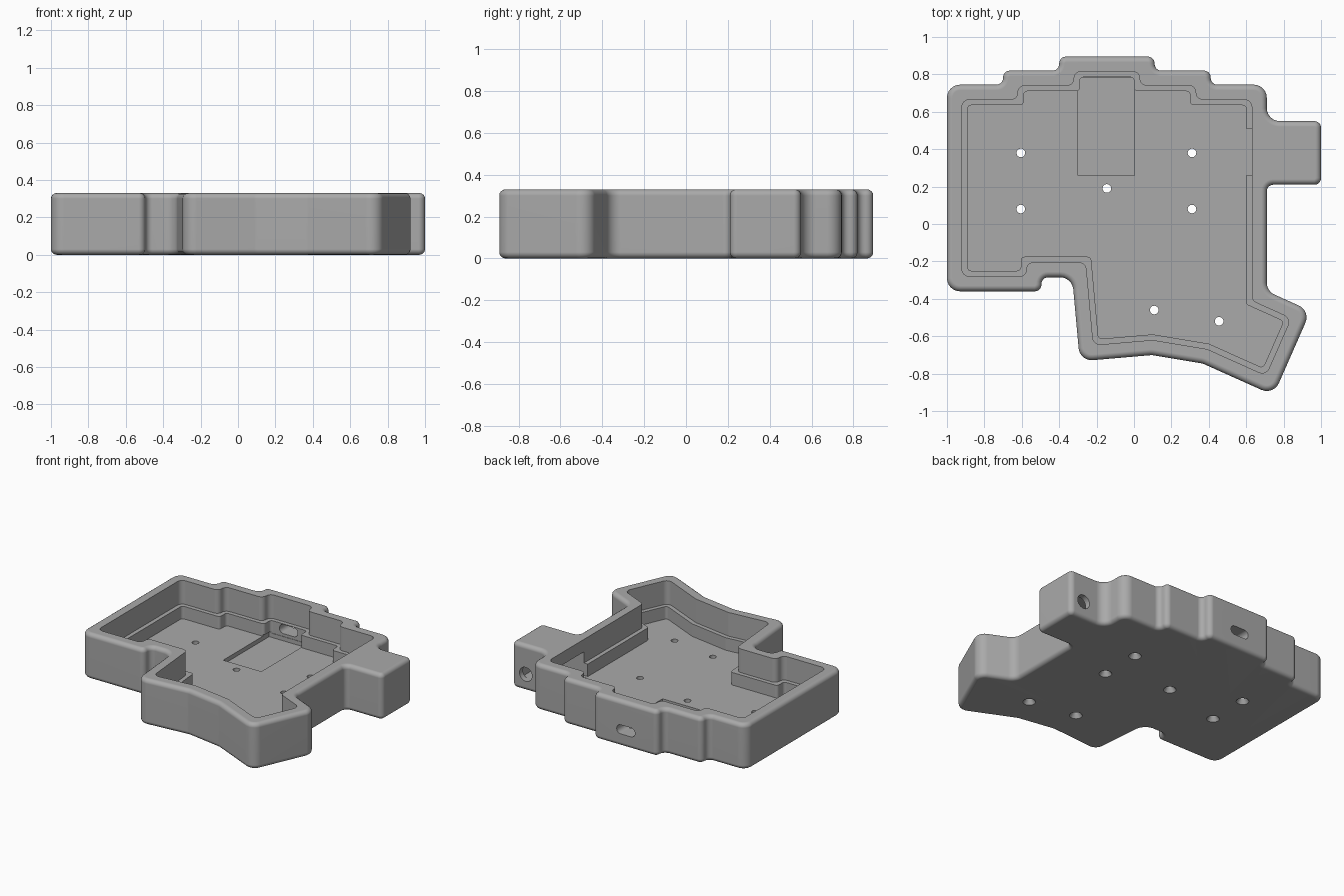
import bpy, bmesh, math
from mathutils import Vector, Matrix

if "Cube" in bpy.data.objects:
    bpy.data.objects.remove(bpy.data.objects["Cube"], do_unlink=True)

HEIGHT, LEDGE, FLOOR, POCKET = 0.33, 0.16, 0.07, 0.04
WALL, LIP = 0.11, 0.03

# Clockwise outline of the inner cavity
BOARD = [(-.89, .635), (-.59, .635), (-.59, .71), (-.29, .71), (-.29, .785),
         (0, .785), (0, .71), (.3, .71), (.3, .635), (.6, .635), (.6, -.43),
         (.8, -.52), (.69, -.77), (.4, -.64), (.1, -.59), (-.19, -.615),
         (-.23, -.175), (-.605, -.175), (-.605, -.25), (-.89, -.25)]


def offset(points, dist):
    """Mitred outward offset of a clockwise outline."""
    pts = [Vector(p) for p in points]
    result = []
    for i, p in enumerate(pts):
        a = (p - pts[i - 1]).normalized()
        b = (pts[(i + 1) % len(pts)] - p).normalized()
        na, nb = Vector((-a.y, a.x)), Vector((-b.y, b.x))
        result.append(p + (na + nb) * dist / (1 + na.dot(nb)))
    return result


def rounded(points, radius, special=None, steps=6):
    """Replace each corner by an arc, shrunk where the edges are short."""
    pts = [Vector(p) for p in points]
    result = []
    for i, p in enumerate(pts):
        u, v = pts[i - 1] - p, pts[(i + 1) % len(pts)] - p
        half = u.angle(v) / 2
        r = (special or {}).get(i, radius)
        cut = min(r / math.tan(half), .48 * u.length, .48 * v.length)
        r = cut * math.tan(half)
        u.normalize()
        v.normalize()
        centre = p + (u + v).normalized() * (r / math.sin(half))
        start, end = p + u * cut - centre, p + v * cut - centre
        sweep = start.angle_signed(end)
        for k in range(steps + 1):
            turn = Matrix.Rotation(-sweep * k / steps, 2)
            result.append(centre + turn @ start)
    return result


def prism(name, outline, z0, z1, soften=0):
    bm = bmesh.new()
    face = bm.faces.new([bm.verts.new((p[0], p[1], z0)) for p in outline])
    top = bmesh.ops.extrude_face_region(bm, geom=[face])["geom"]
    for v in top:
        if isinstance(v, bmesh.types.BMVert):
            v.co.z = z1
    bmesh.ops.recalc_face_normals(bm, faces=bm.faces)
    if soften:
        rims = [e for e in bm.edges if abs(e.verts[0].co.z - e.verts[1].co.z) < 1e-5]
        bmesh.ops.bevel(bm, geom=rims, offset=soften, segments=4, profile=.5,
                        affect='EDGES', clamp_overlap=False)
    mesh = bpy.data.meshes.new(name)
    bm.to_mesh(mesh)
    bm.free()
    obj = bpy.data.objects.new(name, mesh)
    bpy.context.collection.objects.link(obj)
    return obj


def box(name, x0, x1, y0, y1, z0, z1):
    return prism(name, [(x0, y0), (x0, y1), (x1, y1), (x1, y0)], z0, z1)


def cone(name, r0, r1, depth, location, rotation=(0, 0, 0)):
    bpy.ops.mesh.primitive_cone_add(vertices=24, radius1=r0, radius2=r1, depth=depth,
                                    location=location, rotation=rotation)
    obj = bpy.context.object
    obj.name = name
    return obj


# Outer shell with the jack housing joined to its side
shell = offset(BOARD, WALL)
side = shell[9].x
shell[10:10] = [Vector(p) for p in ((side, .55), (1, .55), (1, .21), (side, .21))]
case = prism("keyboard_case", rounded(shell, .07, {11: .035, 12: .035, 13: .035}),
             0, HEIGHT, .03)

# Stepped cavity, controller pocket and jack chamber
cutters = [
    prism("upper_cavity", rounded(offset(BOARD, LIP), .04), LEDGE, HEIGHT + .1),
    prism("lower_cavity", rounded(BOARD, .02), FLOOR, HEIGHT),
    box("controller_pocket", -.3, .004, .26, .782, POCKET, FLOOR + .01),
    box("jack_chamber", .57, .95, .26, .51, FLOOR + .001, .24),
]

# Port openings in the back
slot = [(-.22, .09), (-.22, .155), (-.075, .155), (-.075, .09)]
port = prism("port_slot", rounded(slot, .032), -.95, -.72)
port.rotation_euler.x = math.pi / 2
cutters.append(port)
cutters.append(cone("jack_hole", .05, .05, .2, (.89, .53, .12), (math.pi / 2, 0, 0)))

# Countersunk screw holes
for x, y in [(-.605, .38), (-.605, .08), (-.145, .19), (.31, .38), (.31, .08),
             (.108, -.46), (.455, -.52)]:
    cutters.append(cone("screw_hole", .023, .023, .3, (x, y, 0)))
    cutters.append(cone("countersink", .045, .02, .04, (x, y, .015)))

bpy.context.view_layer.update()
bpy.ops.object.select_all(action='DESELECT')
bpy.context.view_layer.objects.active = case
case.select_set(True)
for cutter in cutters:
    cutter.hide_render = True
    mod = case.modifiers.new("cut", 'BOOLEAN')
    mod.operation, mod.solver, mod.object = 'DIFFERENCE', 'EXACT', cutter
    bpy.ops.object.modifier_apply(modifier=mod.name)
for cutter in cutters:
    bpy.data.objects.remove(cutter, do_unlink=True)

# Plain grey plastic
grey = bpy.data.materials.new("grey_plastic")
grey.use_nodes = True
colour = (.4, .4, .4, 1)
grey.diffuse_color = colour
grey.node_tree.nodes["Principled BSDF"].inputs["Base Color"].default_value = colour
case.data.materials.clear()
case.data.materials.append(grey)

bpy.ops.object.shade_smooth_by_angle(angle=math.radians(30))
normals = case.modifiers.new("even_shading", 'WEIGHTED_NORMAL')
normals.keep_sharp = True
